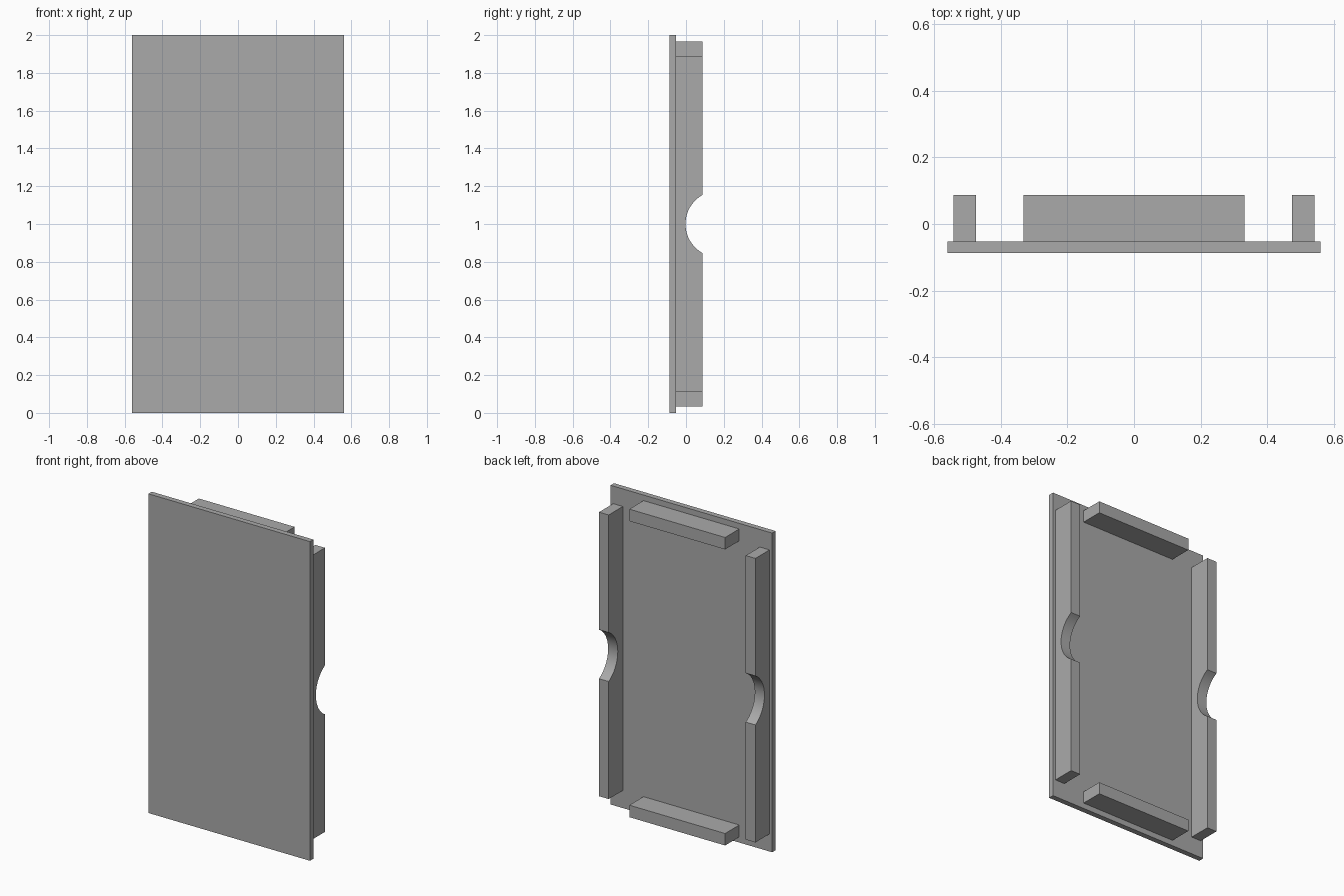
import bpy, math

cube = bpy.data.objects.get("Cube")
if cube:
    bpy.data.objects.remove(cube, do_unlink=True)

# Single grey material
GREY = (0.4, 0.4, 0.4, 1)
grey = bpy.data.materials.new("grey")
grey.use_nodes = True
grey.diffuse_color = GREY
grey.node_tree.nodes["Principled BSDF"].inputs["Base Color"].default_value = GREY

WIDTH, HEIGHT = 1.12, 2.0
FRONT, SEAM, BACK = -0.087, -0.053, 0.087


def extrude_x(name, profile, x0, x1):
    """Solid made by sweeping a (y, z) profile from x0 to x1."""
    n = len(profile)
    verts = [(x, y, z) for x in (x0, x1) for y, z in profile]
    faces = [tuple(reversed(range(n))), tuple(range(n, 2 * n))]
    faces += [(i, (i + 1) % n, n + (i + 1) % n, n + i) for i in range(n)]
    mesh = bpy.data.meshes.new(name)
    mesh.from_pydata(verts, [], faces)
    mesh.materials.append(grey)
    obj = bpy.data.objects.new(name, mesh)
    bpy.context.collection.objects.link(obj)
    return obj


def rectangle(y0, y1, z0, z1):
    return [(y0, z0), (y1, z0), (y1, z1), (y0, z1)]


# Flat front panel
extrude_x("front_panel", rectangle(FRONT, SEAM, 0, HEIGHT), -WIDTH / 2, WIDTH / 2)

# Short bars along the top and bottom of the back
for name, z in (("bottom_bar", 0.035), ("top_bar", 1.89)):
    extrude_x(name, rectangle(SEAM, BACK, z, z + 0.075), -0.332, 0.332)

# Side rails with a round finger notch in the back edge
radius, half_chord, steps = 0.176, 0.1535, 24
centre_y = BACK + math.sqrt(radius**2 - half_chord**2)
sweep = math.asin(half_chord / radius)
notch = []
for i in range(steps + 1):
    a = sweep * (2 * i / steps - 1)
    notch.append((centre_y - radius * math.cos(a), HEIGHT / 2 + radius * math.sin(a)))
low, high = 0.11, 1.89
rail_profile = [(SEAM, low), (BACK, low), *notch, (BACK, high), (SEAM, high)]
for name, x in (("right_rail", -0.542), ("left_rail", 0.475)):
    rail = extrude_x(name, rail_profile, x, x + 0.067)
    bpy.ops.object.select_all(action="DESELECT")
    rail.select_set(True)
    bpy.context.view_layer.objects.active = rail
    bpy.ops.object.shade_smooth_by_angle(angle=math.radians(30))
